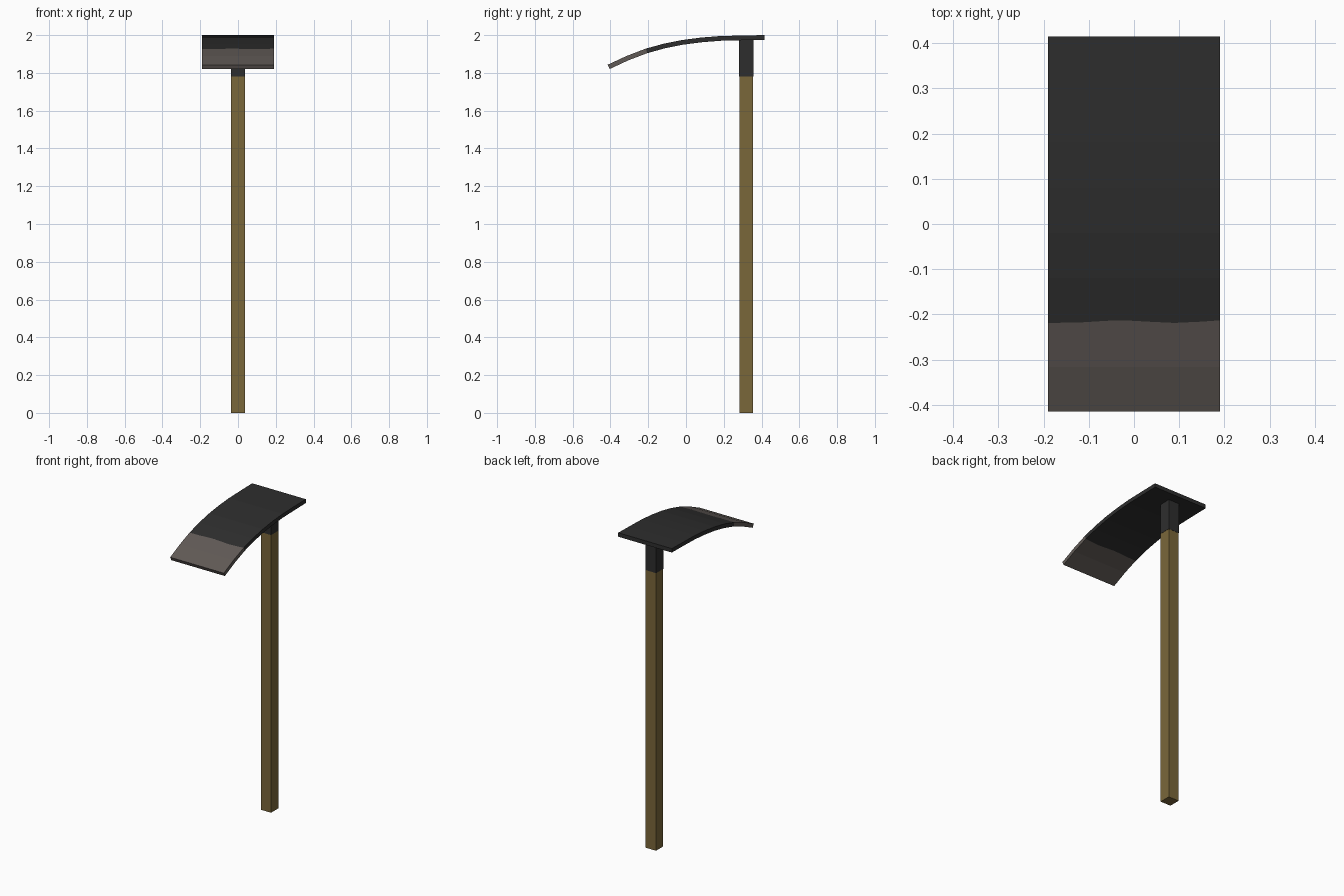
import bpy, bmesh

if "Cube" in bpy.data.objects:
    bpy.data.objects.remove(bpy.data.objects["Cube"])


def material(name, rgb):
    m = bpy.data.materials.new(name)
    m.diffuse_color = (*rgb, 1)
    m.use_nodes = True
    m.node_tree.nodes["Principled BSDF"].inputs["Base Color"].default_value = m.diffuse_color
    return m


wood = material("brown wood", (0.195, 0.135, 0.042))
iron = material("dark iron", (0.027, 0.027, 0.027))
steel = material("worn steel", (0.118, 0.102, 0.093))


def make_object(name, bm, mats):
    bmesh.ops.recalc_face_normals(bm, faces=bm.faces)
    me = bpy.data.meshes.new(name)
    bm.to_mesh(me)
    bm.free()
    for m in mats:
        me.materials.append(m)
    ob = bpy.data.objects.new(name, me)
    bpy.context.collection.objects.link(ob)
    return ob


def post(name, half, z0, z1, mat):
    bm = bmesh.new()
    bmesh.ops.create_cube(bm, size=1)
    for v in bm.verts:
        v.co = (v.co.x * 2 * half, 0.319 + v.co.y * 2 * half,
                z0 + (v.co.z + 0.5) * (z1 - z0))
    return make_object(name, bm, [mat])


# Square wooden handle and the iron socket under the blade
post("handle", 0.0365, 0, 1.78, wood)
post("socket", 0.038, 1.78, 1.985, iron)

# Curved blade: side profile of the top surface (y, z), tip to back
top = [(-0.407, 1.846), (-0.316, 1.889), (-0.217, 1.927), (-0.12, 1.954),
       (-0.02, 1.974), (0.08, 1.987), (0.18, 1.995), (0.30, 1.998), (0.415, 2.0)]
thick = 0.025
TIP = 2   # profile row where the worn steel edge meets the dark iron

# Uneven line between steel and iron, as (x, shift along the blade)
wave = [(-0.19, -0.002), (-0.12, -0.001), (-0.06, 0.003), (-0.02, 0.004),
        (0.03, 0.001), (0.09, -0.002), (0.15, 0.001), (0.19, 0.004)]

bm = bmesh.new()
layers = []
for depth in (0, thick):
    grid = []
    for i, (y, z) in enumerate(top):
        a, b = top[max(i - 1, 0)], top[min(i + 1, len(top) - 1)]
        dy, dz = b[0] - a[0], b[1] - a[1]
        length = (dy * dy + dz * dz) ** 0.5
        dy, dz = dy / length, dz / length
        row = []
        for x, shift in wave:
            s = shift if i == TIP else 0
            row.append(bm.verts.new((x, y + dz * depth * (1 if i else 0) + dy * s
                                     - (0 if i else -dz * depth),
                                     z - dy * depth + dz * s)))
        grid.append(row)
    layers.append(grid)

upper, lower = layers
n, k = len(top), len(wave)


def face(row, *verts):
    bm.faces.new(verts).material_index = 1 if row < TIP else 0


for i in range(n - 1):
    for g in layers:
        for j in range(k - 1):
            face(i, g[i][j], g[i + 1][j], g[i + 1][j + 1], g[i][j + 1])
    for j in (0, k - 1):
        face(i, upper[i][j], upper[i + 1][j], lower[i + 1][j], lower[i][j])
for i in (0, n - 1):
    for j in range(k - 1):
        face(i, upper[i][j], upper[i][j + 1], lower[i][j + 1], lower[i][j])
# Tip overhang: slide the two tip rows so that the blade spans -0.415 to 0.415
for row in (upper[0], lower[0]):
    for v in row:
        v.co.y -= 0.008
        v.co.z -= 0.003
make_object("blade", bm, [iron, steel])
